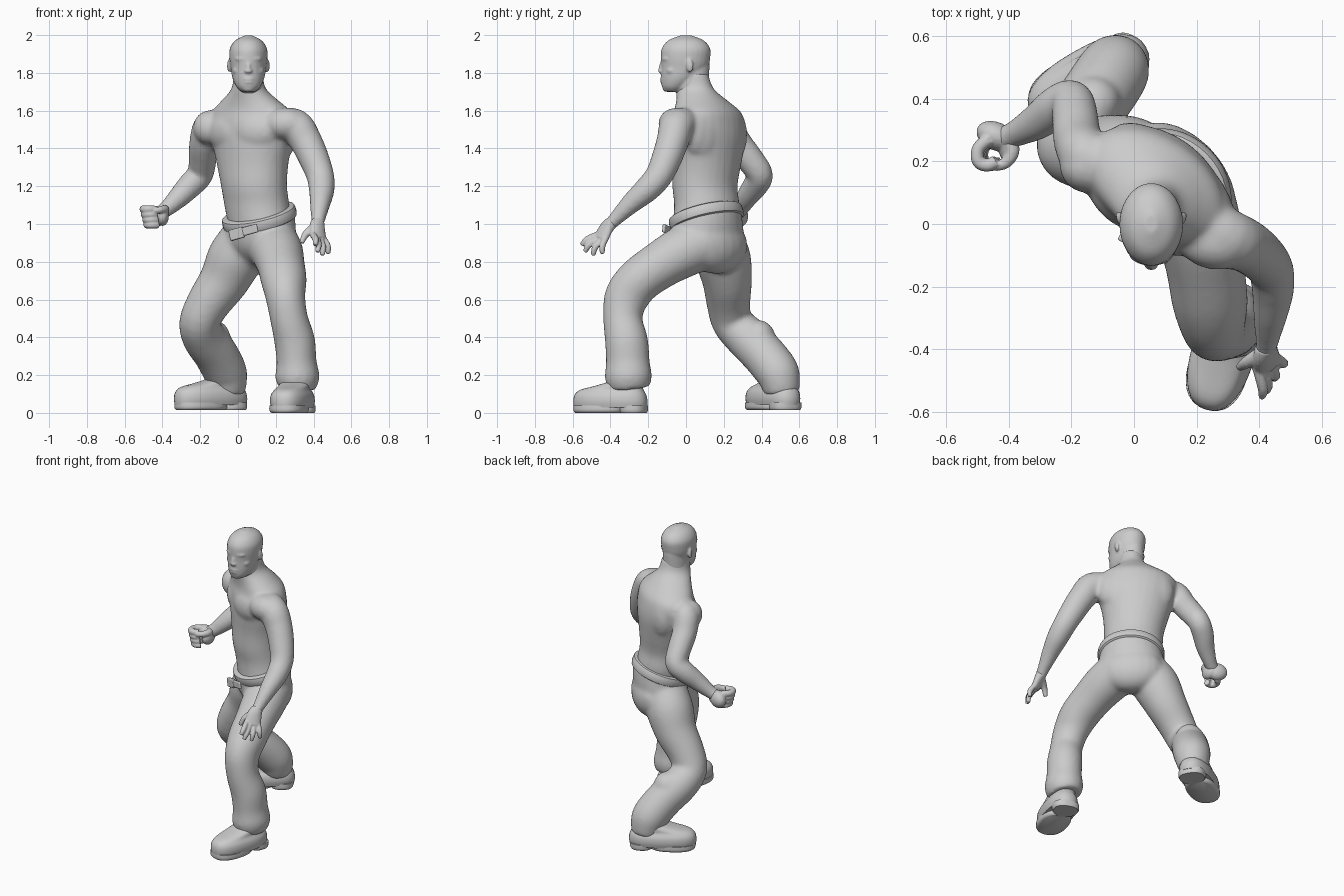
import bpy, bmesh, math
from mathutils import Vector, Matrix

cube = bpy.data.objects.get("Cube")
if cube:
    bpy.data.objects.remove(cube, do_unlink=True)

grey = bpy.data.materials.new("plain grey")
grey.use_nodes = True
grey.diffuse_color = (0.6, 0.6, 0.6, 1)
grey.node_tree.nodes["Principled BSDF"].inputs["Base Color"].default_value = grey.diffuse_color

Z = Vector((0, 0, 1))


def left(yaw):
    """Sideways direction of a part turned by yaw degrees."""
    return Vector((math.cos(math.radians(yaw)), -math.sin(math.radians(yaw)), 0))


def ahead(yaw):
    """Forward direction of a part turned by yaw degrees."""
    return Vector((-math.sin(math.radians(yaw)), -math.cos(math.radians(yaw)), 0))


def spline(p, t):
    """Smooth curve through the sections p; t counts sections."""
    i = min(int(t), len(p) - 2)
    f = t - i
    a, b, c, d = (p[min(max(k, 0), len(p) - 1)] for k in range(i - 1, i + 3))
    return [q + 0.5 * f * (r - o + f * (2 * o - 5 * q + 4 * r - s + f * (3 * (q - r) + s - o)))
            for o, q, r, s in zip(a, b, c, d)]


def loft(bm, sections, side=left(0), side_end=None, up=None, power=2, n=28, steps=4):
    """Skin oval rings (x, y, z, half width, half depth) along a path."""
    secs = [list(s) + [s[-1]] * (5 - len(s)) for s in sections]
    count = (len(secs) - 1) * steps
    rows = [spline(secs, k / steps) for k in range(count + 1)]
    rings = []
    for k, (x, y, z, a, b) in enumerate(rows):
        lo, hi = rows[max(k - 1, 0)], rows[min(k + 1, count)]
        axis = (Vector(up) if up else Vector(hi[:3]) - Vector(lo[:3])).normalized()
        s = side.lerp(side_end or side, k / count)
        s = (s - axis * s.dot(axis)).normalized()
        d = axis.cross(s)
        ring = []
        for j in range(n):
            c, e = math.cos(math.tau * j / n), math.sin(math.tau * j / n)
            u = math.copysign(abs(c) ** (2 / power), c) * a
            v = math.copysign(abs(e) ** (2 / power), e) * b
            ring.append(bm.verts.new(Vector((x, y, z)) + s * u + d * v))
        rings.append(ring)
    for r, q in zip(rings, rings[1:]):
        for j in range(n):
            m = (j + 1) % n
            bm.faces.new((r[j], r[m], q[m], q[j]))
    bm.faces.new(rings[0][::-1])
    bm.faces.new(rings[-1])


def blob(bm, centre, size, yaw=0, tilt=0):
    """Ellipsoid, used for muscles and facial features."""
    m = (Matrix.Translation(centre) @ Matrix.Rotation(math.radians(-yaw), 4, "Z")
         @ Matrix.Rotation(math.radians(tilt), 4, "X") @ Matrix.Diagonal((*size, 1)))
    bmesh.ops.create_uvsphere(bm, u_segments=20, v_segments=12, radius=1, matrix=m)


def finish(name, bm, voxel=0, smooth=0):
    """Turn the bmesh into an object, fusing its pieces if a voxel size is given."""
    mesh = bpy.data.meshes.new(name)
    bm.to_mesh(mesh)
    bm.free()
    mesh.materials.append(grey)
    obj = bpy.data.objects.new(name, mesh)
    bpy.context.scene.collection.objects.link(obj)
    bpy.ops.object.select_all(action="DESELECT")
    obj.select_set(True)
    bpy.context.view_layer.objects.active = obj
    bpy.ops.object.shade_smooth_by_angle(angle=math.radians(40))
    if voxel:
        for p in mesh.polygons:
            p.use_smooth = True
        fuse = obj.modifiers.new("fuse", "REMESH")
        fuse.mode, fuse.voxel_size, fuse.use_smooth_shade = "VOXEL", voxel, True
        soft = obj.modifiers.new("soften", "SMOOTH")
        soft.factor, soft.iterations = 0.5, smooth
    return obj


# Bare torso with neck, chest muscles, shoulder masses and both arms
bm = bmesh.new()
loft(bm, [(.12, .1, .98, .185, .155), (.1, .11, 1.1, .185, .16), (.085, .1, 1.2, .187, .16),
          (.077, .11, 1.32, .207, .165), (.075, .115, 1.45, .24, .172), (.07, .115, 1.54, .25, .165),
          (.07, .11, 1.6, .225, .15), (.063, .08, 1.66, .15, .125), (.056, .045, 1.72, .086, .103),
          (.055, .03, 1.8, .075, .09)], left(48), left(25), up=Z)
for s in (-1, 1):
    chest = Vector((.07, .11, 1.49)) + left(36) * s * .1 + ahead(36) * .097
    blob(bm, chest, (.125, .066, .1), 36 - 16 * s)
    blade = Vector((.07, .11, 1.47)) + left(36) * s * .12 - ahead(36) * .088
    blob(bm, blade, (.11, .064, .14), 36 + 14 * s)
blob(bm, (.235, .07, 1.48), (.1, .07, .13), 50)
blob(bm, (.25, -.055, 1.53), (.12, .09, .085), 15)
blob(bm, (-.155, .18, 1.51), (.085, .08, .09), 40)
loft(bm, [(-.08, .17, 1.52, .07), (-.15, .215, 1.52, .083), (-.18, .27, 1.43, .078),
          (-.188, .34, 1.34, .074), (-.2, .392, 1.262, .069), (-.25, .37, 1.208, .068),
          (-.31, .325, 1.145, .058), (-.385, .285, 1.075, .042), (-.43, .27, 1.05, .038)], left(-60))
loft(bm, [(.2, .02, 1.53, .08), (.3, -.045, 1.52, .092), (.358, -.07, 1.44, .086),
          (.405, -.105, 1.34, .08), (.437, -.147, 1.25, .073), (.443, -.21, 1.18, .068),
          (.435, -.29, 1.11, .055), (.425, -.37, 1.03, .039), (.42, -.41, .99, .034)], left(-60))
finish("torso_and_arms", bm, .011, 12)

# Head: skull, then features fused on
bm = bmesh.new()
loft(bm, [(.055, -.065, 1.7, .037, .042), (.055, -.057, 1.725, .063, .07), (.055, -.032, 1.77, .084, .1),
          (.055, -.008, 1.83, .095, .124), (.055, -.003, 1.88, .101, .131), (.055, 0, 1.93, .098, .128),
          (.055, 0, 1.972, .07, .094), (.055, 0, 1.998, .02, .03)], up=Z)
loft(bm, [(.055, .05, 1.64, .055, .07), (.055, .03, 1.72, .078, .09), (.055, .03, 1.84, .075, .095)], up=Z)
mid = .055
blob(bm, (mid, -.128, 1.838), (.012, .014, .035), tilt=-18)
blob(bm, (mid, -.134, 1.81), (.022, .015, .012))
blob(bm, (mid, -.121, 1.768), (.032, .017, .009))
blob(bm, (mid, -.12, 1.751), (.029, .017, .009))
blob(bm, (mid, -.102, 1.717), (.034, .022, .018))
for s in (-1, 1):
    blob(bm, (mid + s * .038, -.112, 1.874), (.036, .015, .012), -24 * s)
    blob(bm, (mid + s * .04, -.104, 1.85), (.018, .014, .009), -24 * s)
    blob(bm, (mid + s * .055, -.079, 1.812), (.03, .025, .022), -35 * s)
    blob(bm, (mid + s * .1, .018, 1.84), (.012, .022, .038), 20 * s, 10)
finish("head", bm, .006, 8)

# Left hand, open with spread fingers
bm = bmesh.new()
loft(bm, [(.422, -.39, 1.01, .036, .034), (.42, -.42, .98, .046, .029),
          (.427, -.452, .92, .052, .024)], left(-45))
knuckles = [Vector(v) for v in ((.398, -.478, .94), (.417, -.47, .923), (.437, -.452, .912), (.456, -.428, .916))]
tips = [Vector(v) for v in ((.408, -.552, .888), (.42, -.535, .852), (.446, -.492, .834), (.477, -.442, .842))]
for k, t in zip(knuckles, tips):
    bend = (k + t) / 2 + Vector((.008, -.008, .005))
    loft(bm, [(*k.lerp(bend, -.5), .016), (*bend, .017), (*t, .012)], left(-45), n=12)
loft(bm, [(.41, -.41, .985, .024), (.362, -.44, .95, .02), (.336, -.457, .9, .013)], left(45), n=12)
finish("left_hand", bm, .005, 3)

# Right hand, a loose fist curled around an upright hollow
bm = bmesh.new()
blob(bm, (-.44, .28, 1.04), (.066, .045, .057), 25)
blob(bm, (-.4, .25, 1.04), (.034, .055, .05))
for i in range(4):
    z, r = 1.078 - .028 * i, .021 - .001 * i
    dx = .006 * i
    loft(bm, [(-.465 + dx, .27, z, r), (-.497 + dx, .24, z, r), (-.497 + dx, .2, z, r),
              (-.468 + dx, .187, z, r), (-.44 + dx, .2, z, r)], Z, n=12)
loft(bm, [(-.4, .28, 1.07, .028), (-.388, .23, 1.078, .023), (-.41, .195, 1.075, .019),
          (-.445, .183, 1.07, .015)], Z, n=12)
finish("right_fist", bm, .005, 3)

# Trousers: tilted pelvis, seat, two bent legs and a fold behind the rear knee
TILT = (-.25, -.25, 1)
bm = bmesh.new()
loft(bm, [(.11, .11, 1.045, .197, .18), (.115, .11, 1, .2, .183), (.122, .122, .92, .203, .17),
          (.135, .145, .84, .165, .13), (.14, .165, .78, .09, .07)][::-1], left(45), up=TILT)
blob(bm, Vector((.115, .12, .885)) - ahead(45) * .06, (.2, .118, .15), 45)
loft(bm, [(.04, .16, .92, .135), (-.015, .195, .82, .148), (-.075, .218, .7, .132), (-.157, .225, .58, .116),
          (-.203, .245, .48, .108), (-.18, .32, .4, .115), (-.12, .405, .315, .117),
          (-.07, .48, .22, .116), (-.058, .5, .16, .106), (-.055, .51, .1, .092)])
blob(bm, (-.13, .385, .4), (.09, .088, .092))
loft(bm, [(.18, .1, .9, .138), (.208, -.02, .85, .137), (.228, -.14, .78, .126),
          (.243, -.25, .7, .121), (.252, -.315, .61, .105, .118), (.27, -.335, .5, .1, .104),
          (.3, -.315, .38, .108, .114), (.31, -.308, .27, .106, .116), (.314, -.305, .19, .118, .125),
          (.31, -.3, .13, .1, .11)])
finish("trousers", bm, .011, 16)

# Belt band around the tilted waist
bm = bmesh.new()
rise = Vector(TILT).normalized()
waist = Vector((.113, .107, 1.035))
loft(bm, [(*(waist + rise * h), .21 - g, .19 - g) for h, g in
          ((-.032, .02), (-.026, .004), (0, 0), (.026, .004), (.032, .02))], left(45), up=TILT, n=40, steps=2)
finish("belt", bm)

# Buckle frame and loose belt end
bm = bmesh.new()
for offset, size in ((-.028, (.085, .022, .058)), (.05, (.095, .016, .045))):
    at = Vector((.018, -.075, .955)) + left(28) * offset + Z * offset * .26
    m = (Matrix.Translation(at) @ Matrix.Rotation(math.radians(-28), 4, "Z")
         @ Matrix.Rotation(math.radians(-14), 4, "Y") @ Matrix.Diagonal((*size, 1)))
    bmesh.ops.create_cube(bm, size=1, matrix=m)
buckle = finish("belt_buckle", bm)
bevel = buckle.modifiers.new("rounded", "BEVEL")
bevel.width, bevel.segments = .006, 2


# Heavy round-toed shoes with separate heel and front sole
def shoe(name, x, y, base, yaw, long):
    place = lambda off, z, a, b: (*(Vector((x, y, base + z)) + ahead(yaw) * off), a, b * long)
    upper = [(0, .028, .094, .198), (0, .06, .101, .201), (0, .095, .097, .194), (-.008, .122, .082, .172),
             (-.045, .142, .08, .13), (-.09, .17, .078, .09), (-.095, .21, .074, .085)]
    front = [(.06, 0, .084, .13), (.06, .012, .096, .139), (.06, .04, .096, .139)]
    heel = [(-.13, 0, .078, .066), (-.13, .012, .084, .07), (-.13, .04, .084, .07)]
    bm = bmesh.new()
    for part in (upper, front, heel):
        loft(bm, [place(*p) for p in part], left(yaw), up=Z, power=2.4, n=36, steps=3)
    finish(name, bm)


shoe("left_shoe", .288, -.4, 0, 17, 1)
shoe("right_shoe", -.145, .46, .015, 60, 1.05)
